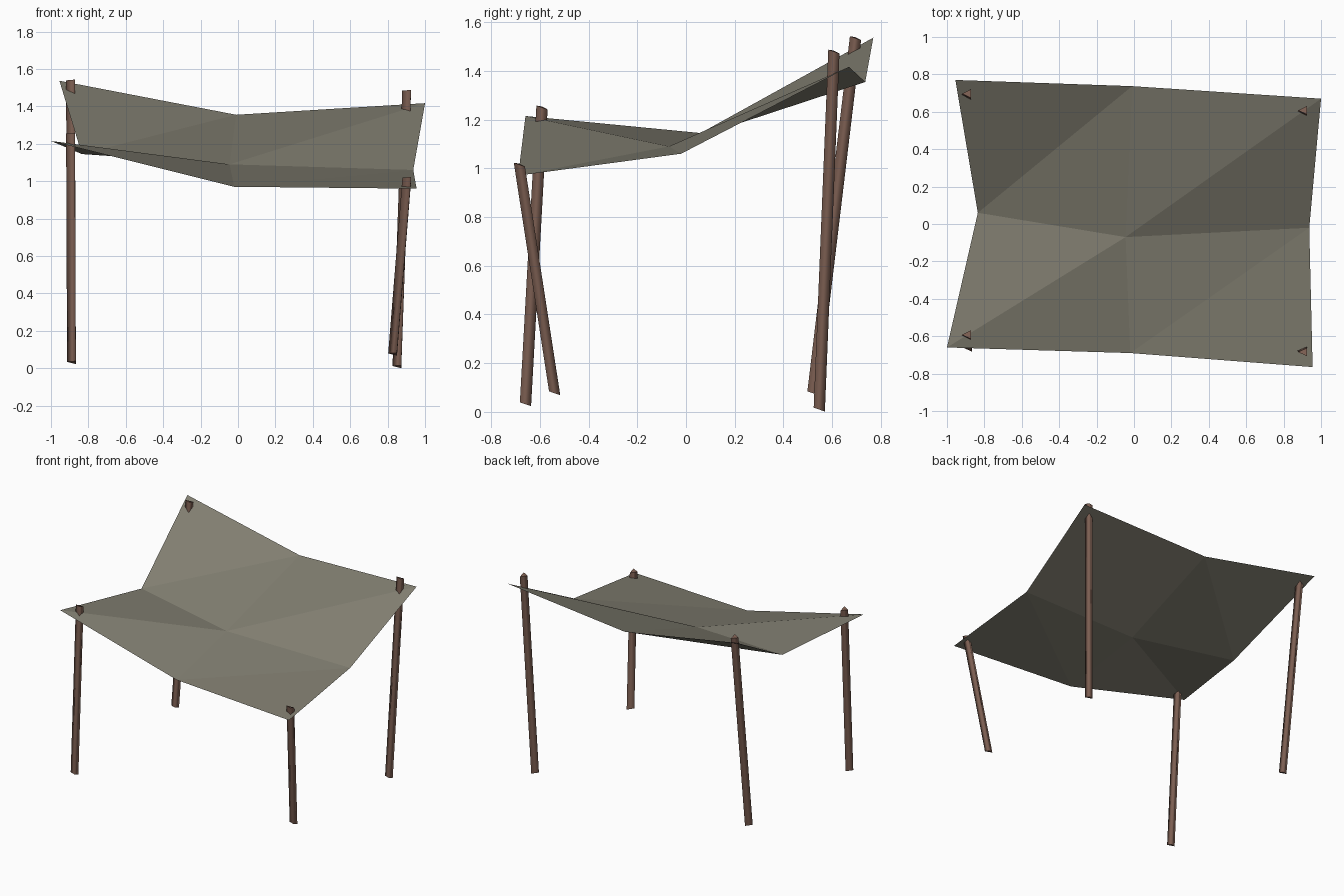
import bpy
from mathutils import Vector

if "Cube" in bpy.data.objects:
    bpy.data.objects.remove(bpy.data.objects["Cube"])


def material(name, rgb):
    m = bpy.data.materials.new(name)
    m.diffuse_color = (*rgb, 1)
    m.use_nodes = True
    m.node_tree.nodes["Principled BSDF"].inputs["Base Color"].default_value = m.diffuse_color
    return m


cloth = material("grey olive cloth", (0.22, 0.21, 0.165))
wood = material("brown wood", (0.20, 0.112, 0.083))


def make(name, verts, faces, mat, smooth):
    me = bpy.data.meshes.new(name)
    me.from_pydata(verts, [], faces)
    me.materials.append(mat)
    for p in me.polygons:
        p.use_smooth = smooth and len(p.vertices) == 4
    ob = bpy.data.objects.new(name, me)
    bpy.context.collection.objects.link(ob)
    return ob


# Sagging cloth: 3 x 3 points, rows front to back, split along one diagonal
grid = [(-1.0, -0.66, 1.215), (-0.02, -0.69, 0.97), (0.955, -0.765, 0.96),
        (-0.835, 0.06, 1.145), (-0.045, -0.07, 1.09), (0.937, -0.02, 1.06),
        (-0.955, 0.77, 1.537), (-0.01, 0.737, 1.355), (1.0, 0.67, 1.417)]
tris = []
for r in range(2):
    for c in range(2):
        a = r * 3 + c
        tris += [(a, a + 1, a + 4), (a, a + 4, a + 3)]
make("canopy", grid, tris, cloth, False)

# Leaning three-sided poles with slanted ends
section = [Vector((-0.029, 0, 0.004)), Vector((0.018, -0.023, 0.008)),
           Vector((0.018, 0.023, -0.008))]


def pole(name, bottom, top):
    verts = [Vector(end) + s for end in (bottom, top) for s in section]
    faces = [(i, (i + 1) % 3, (i + 1) % 3 + 3, i + 3) for i in range(3)]
    make(name, verts, faces + [(2, 1, 0), (3, 4, 5)], wood, True)


pole("front_left_pole", (-0.885, -0.66, 0.03), (-0.89, -0.592, 1.25))
pole("front_right_pole", (0.832, -0.54, 0.075), (0.908, -0.685, 1.015))
pole("back_left_pole", (-0.885, 0.522, 0.075), (-0.89, 0.697, 1.535))
pole("back_right_pole", (0.855, 0.548, 0.008), (0.907, 0.608, 1.48))
